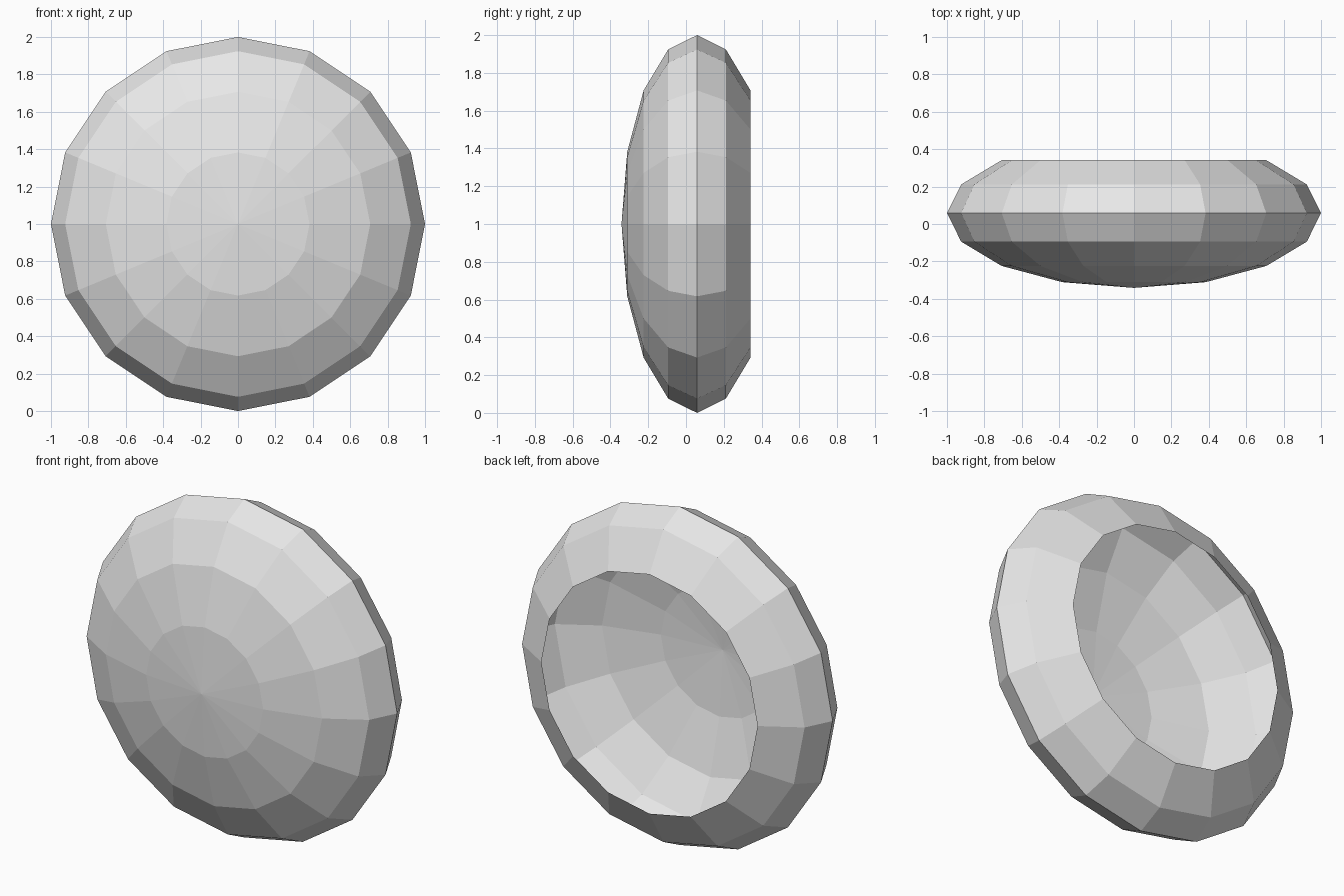
import bpy
import bmesh
from math import radians
from mathutils import Matrix, Vector

cube = bpy.data.objects.get("Cube")
if cube:
    bpy.data.objects.remove(cube, do_unlink=True)

SEGMENTS, RINGS = 16, 8
FLATTEN = 0.4       # depth of the dome relative to its radius
CENTRE_Y = 0.0585   # widest ring, so that the open bowl is centred in depth

# Plain grey material
grey = bpy.data.materials.new("plain_grey")
grey.use_nodes = True
colour = (0.8, 0.8, 0.8, 1.0)
grey.diffuse_color = colour
grey.node_tree.nodes["Principled BSDF"].inputs["Base Color"].default_value = colour

# Sphere with its poles along y
bm = bmesh.new()
bmesh.ops.create_uvsphere(bm, u_segments=SEGMENTS, v_segments=RINGS, radius=1.0,
                          matrix=Matrix.Rotation(radians(90), 4, "X"))

# Open the back by removing the two rings of faces around the rear pole
rear = [v for v in bm.verts if v.co.y > 0.8]
bmesh.ops.delete(bm, geom=rear, context="VERTS")

# Flatten into a shallow bowl and stand it upright on its edge
bmesh.ops.scale(bm, vec=Vector((1, FLATTEN, 1)), verts=bm.verts)
bmesh.ops.translate(bm, vec=Vector((0, CENTRE_Y, 1)), verts=bm.verts)
bmesh.ops.recalc_face_normals(bm, faces=bm.faces)

# Make sure the shell faces outward
front = min(bm.faces, key=lambda f: f.calc_center_median().y)
if front.normal.y > 0:
    bmesh.ops.reverse_faces(bm, faces=bm.faces)
for face in bm.faces:
    face.smooth = False

mesh = bpy.data.meshes.new("domed_shell")
bm.to_mesh(mesh)
bm.free()
mesh.materials.append(grey)
shell = bpy.data.objects.new("domed_shell", mesh)
bpy.context.collection.objects.link(shell)
